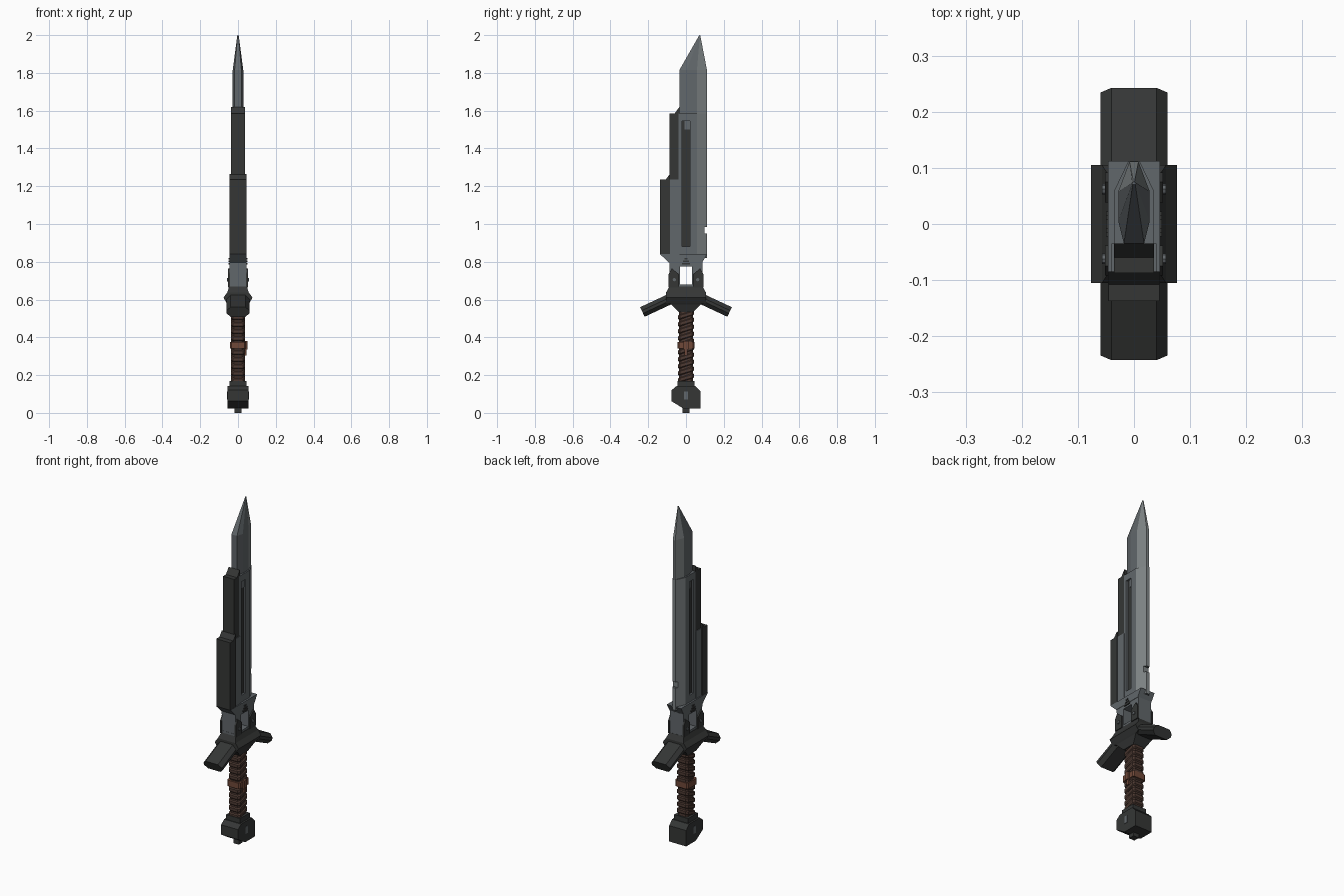
import bpy, bmesh, math
from mathutils import Matrix, Vector

if "Cube" in bpy.data.objects:
    bpy.data.objects.remove(bpy.data.objects["Cube"])


def mat(name, r, g, b):
    m = bpy.data.materials.new(name)
    m.diffuse_color = (r, g, b, 1)
    m.use_nodes = True
    m.node_tree.nodes["Principled BSDF"].inputs["Base Color"].default_value = m.diffuse_color
    return m


STEEL = mat("steel", 0.12, 0.135, 0.145)
EDGE = mat("edge_steel", 0.21, 0.23, 0.235)
DARK = mat("dark_iron", 0.035, 0.037, 0.036)
LEATHER = mat("leather", 0.075, 0.042, 0.032)
COPPER = mat("copper", 0.16, 0.065, 0.04)


def loft(name, rings, material):
    """Skin a list of equal-length point rings and cap both ends."""
    bm = bmesh.new()
    vs = [[bm.verts.new(p) for p in r] for r in rings]
    n = len(vs[0])
    for a, b in zip(vs, vs[1:]):
        for i in range(n):
            j = (i + 1) % n
            bm.faces.new((a[i], a[j], b[j], b[i]))
    bm.faces.new(vs[0][::-1])
    bm.faces.new(vs[-1])
    bmesh.ops.recalc_face_normals(bm, faces=bm.faces)
    me = bpy.data.meshes.new(name)
    bm.to_mesh(me)
    bm.free()
    me.materials.append(material)
    ob = bpy.data.objects.new(name, me)
    bpy.context.collection.objects.link(ob)
    return ob


def slab(name, yz, hw, material, cx=0):
    """Side profile (y, z) extruded across x."""
    return loft(name, [[(cx + s * hw, y, z) for y, z in yz] for s in (-1, 1)], material)


def box(name, x, y, z, material):
    return slab(name, [(y[0], z[0]), (y[1], z[0]), (y[1], z[1]), (y[0], z[1])],
                (x[1] - x[0]) / 2, material, (x[0] + x[1]) / 2)


def octagon(hx, hy, c):
    return [(hx, -hy + c), (hx, hy - c), (hx - c, hy), (-hx + c, hy),
            (-hx, hy - c), (-hx, -hy + c), (-hx + c, -hy), (hx - c, -hy)]


def mirrored(half):
    return half + [(-x, y) for x, y in reversed(half)]


def cut(ob, cutter):
    m = ob.modifiers.new("cut", 'BOOLEAN')
    m.operation = 'DIFFERENCE'
    m.solver = 'EXACT'
    m.object = cutter
    bpy.context.view_layer.objects.active = ob
    bpy.ops.object.modifier_apply(modifier=m.name)
    bpy.data.objects.remove(cutter)


def tint_edge(ob):
    """Ground bevel faces get the brighter steel."""
    ob.data.materials.append(EDGE)
    for p in ob.data.polygons:
        if p.normal.y > 0.2 and p.center.y > 0.06:
            p.material_index = 1


# Blade tip: faceted section tapering to a point
tip_sec = mirrored([(0.018, -0.035), (0.028, 0.005), (0.028, 0.058), (0.008, 0.111)])
tip = loft("blade_tip", [[(x, y, 1.5) for x, y in tip_sec],
                         [(x, y, 1.815) for x, y in tip_sec],
                         [(x * 0.12, 0.074 + (y - 0.074) * 0.03, 2.0) for x, y in tip_sec]], STEEL)
tint_edge(tip)

# Main blade with fullers and an edge notch
body_sec = mirrored([(0.036, -0.04), (0.036, 0.058), (0.010, 0.112)])
body = loft("blade_body", [[(x, y, z) for x, y in body_sec] for z in (0.82, 1.585)], STEEL)
for s in (-1, 1):
    cut(body, box("fuller_cutter", sorted((s * 0.024, s * 0.06)), (-0.02, 0.02), (0.88, 1.545), DARK))
    box("fuller_floor", sorted((s * 0.015, s * 0.025)), (-0.02, 0.02), (0.88, 1.545), DARK)
cut(body, box("notch_cutter", (-0.1, 0.1), (0.098, 0.2), (0.95, 0.985), DARK))
tint_edge(body)

# Stepped spine plates
slab("upper_spine_plate", [(-0.035, 1.2), (-0.035, 1.62), (-0.06, 1.585), (-0.087, 1.585), (-0.087, 1.2)], 0.036, DARK)
slab("lower_spine_side", [(-0.035, 0.82), (-0.035, 1.235), (-0.087, 1.235), (-0.087, 0.82)], 0.040, STEEL)
slab("lower_spine_plate", [(-0.085, 0.8), (-0.085, 1.265), (-0.108, 1.235), (-0.137, 1.235), (-0.137, 0.84)], 0.045, DARK)

# Flared collar at the blade root
slab("blade_collar", [(-0.137, 0.84), (-0.09, 0.795), (0.085, 0.795), (0.112, 0.84)], 0.046, STEEL)
for s in (-1, 1):
    for i in range(3):
        w = 0.022 - 0.007 * i
        box("collar_step", sorted((s * 0.04, s * 0.05)), (-w, w), (0.785 + 0.014 * i, 0.793 + 0.014 * i), DARK)

# Ricasso: frame with an open window, side plates and rivets
box("ricasso_top", (-0.044, 0.044), (-0.088, 0.085), (0.775, 0.797), STEEL)
box("ricasso_bottom", (-0.044, 0.044), (-0.088, 0.085), (0.655, 0.68), STEEL)
for s in (-1, 1):
    box("ricasso_post", (-0.044, 0.044), sorted((s * 0.033, s * 0.087)), (0.66, 0.797), STEEL)
    for t in (-1, 1):
        slab("ricasso_plate", [(s * 0.038, 0.665), (s * 0.092, 0.665), (s * 0.092, 0.735),
                               (s * 0.075, 0.765), (s * 0.038, 0.735)], 0.005, DARK, t * 0.047)
        bpy.ops.mesh.primitive_cylinder_add(vertices=8, radius=0.009, depth=0.008,
                                            location=(t * 0.053, s * 0.062, 0.705),
                                            rotation=(0, math.pi / 2, 0))
        rivet = bpy.context.object
        rivet.name = "rivet"
        rivet.data.materials.append(STEEL)

# Guard block: stacked rectangles, widest in the middle
levels = [(0.535, 0.038, 0.04), (0.575, 0.055, 0.08), (0.582, 0.06, 0.105),
          (0.61, 0.077, 0.105), (0.638, 0.057, 0.105), (0.668, 0.046, 0.088)]
loft("guard_block", [[(hx, -hy, z), (hx, hy, z), (-hx, hy, z), (-hx, -hy, z)] for z, hx, hy in levels], DARK)

# Drooping guard arms
d, up = Vector((0.9, -0.42)).normalized(), Vector((0.42, 0.9)).normalized()
for s in (-1, 1):
    rings = []
    for k in (0.0, 0.172):
        c = Vector((0.075, 0.607)) + d * k
        rings.append([(x, s * (c + up * v).x, (c + up * v).y) for x, v in octagon(0.06, 0.028, 0.02)])
    loft("guard_arm", rings, DARK)

# Grip core and slanted leather wraps
loft("grip_core", [[(x, y, z) for x, y in octagon(0.031, 0.036, 0.01)] for z in (0.15, 0.55)], LEATHER)
for i in range(10):
    z0 = 0.185 + i * 0.037
    rings = [[(x * k, y * k, z0 + dz + y * 0.3) for x, y in octagon(0.037, 0.042, 0.01)]
             for dz, k in ((-0.013, 0.88), (-0.008, 1), (0.008, 1), (0.013, 0.88))]
    loft("grip_wrap", rings, LEATHER)

# Copper band with strap end
loft("grip_band", [[(x, y, z) for x, y in octagon(0.042, 0.046, 0.008)] for z in (0.34, 0.375)], COPPER)
box("band_buckle", (0.035, 0.051), (-0.012, 0.012), (0.335, 0.38), COPPER)
box("band_strap", (0.034, 0.045), (-0.007, 0.009), (0.305, 0.345), COPPER)

# Pommel
box("pommel_cap", (-0.045, 0.045), (-0.045, 0.045), (0.135, 0.17), DARK)
slab("pommel", [(-0.077, 0.12), (-0.05, 0.142), (0.05, 0.142), (0.077, 0.115), (0.077, 0.022),
                (-0.012, 0.022), (-0.077, 0.062)], 0.055, DARK)
for s in (-1, 1):
    box("pommel_inlay", sorted((s * 0.05, s * 0.057)), (-0.011, 0.011), (0.07, 0.112), STEEL)
box("pommel_nub", (-0.018, 0.018), (-0.018, 0.018), (0.0, 0.03), DARK)
